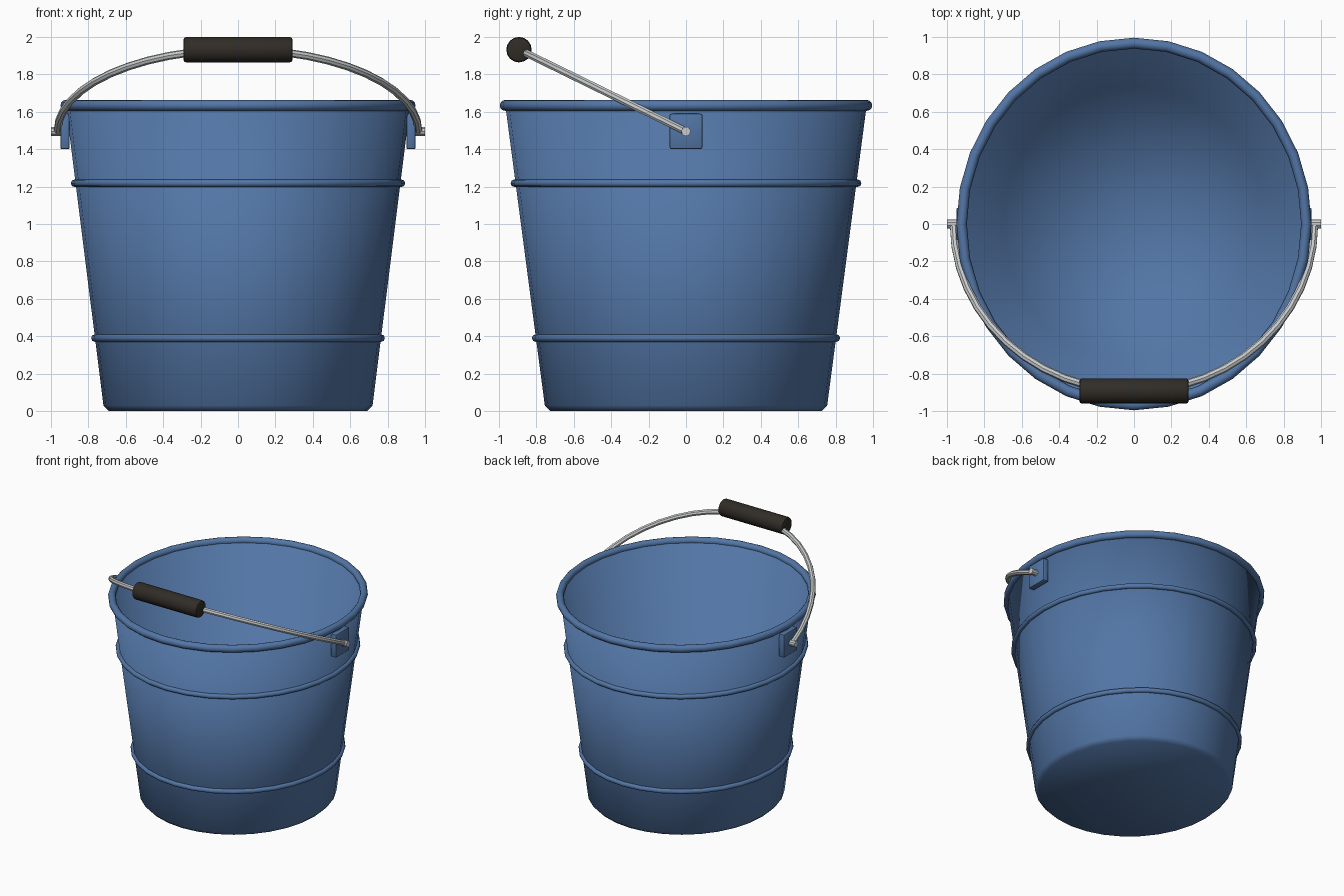
import bpy, bmesh, math
from mathutils import Vector, Matrix

if "Cube" in bpy.data.objects:
    bpy.data.objects.remove(bpy.data.objects["Cube"])

SEG = 32
OVAL = 0.953  # the bucket is slightly narrower in x


def material(name, rgb):
    m = bpy.data.materials.new(name)
    m.diffuse_color = (*rgb, 1)
    m.use_nodes = True
    m.node_tree.nodes["Principled BSDF"].inputs["Base Color"].default_value = m.diffuse_color
    return m


BLUE = material("blue_paint", (0.085, 0.18, 0.38))
STEEL = material("steel", (0.58, 0.60, 0.61))
BLACK = material("dark_grip", (0.03, 0.025, 0.02))


def finish(name, bm, mat, angle=None):
    bmesh.ops.recalc_face_normals(bm, faces=bm.faces)
    me = bpy.data.meshes.new(name)
    bm.to_mesh(me)
    bm.free()
    me.materials.append(mat)
    ob = bpy.data.objects.new(name, me)
    bpy.context.collection.objects.link(ob)
    if angle is not None:
        bpy.ops.object.select_all(action='DESELECT')
        ob.select_set(True)
        bpy.context.view_layer.objects.active = ob
        bpy.ops.object.shade_smooth_by_angle(angle=math.radians(angle))
    return ob


def lathe(name, profile, mat, closed=False, angle=180):
    """Spin an (r, z) profile around z; r = 0 points collapse to a pole."""
    bm = bmesh.new()
    rings = []
    for r, z in profile:
        n = SEG if r > 0 else 1
        rings.append([bm.verts.new((OVAL * r * math.cos(math.tau * i / SEG),
                                    r * math.sin(math.tau * i / SEG), z)) for i in range(n)])
    pairs = list(zip(rings, rings[1:])) + ([(rings[-1], rings[0])] if closed else [])
    for a, b in pairs:
        for i in range(SEG):
            j = (i + 1) % SEG
            quad = [a[i % len(a)], a[j % len(a)], b[j % len(b)], b[i % len(b)]]
            bm.faces.new(list(dict.fromkeys(quad)))
    return finish(name, bm, mat, angle)


def ring(name, r, z, minor, sides=8):
    pts = [(r + minor * math.cos(math.tau * k / sides),
            z + minor * math.sin(math.tau * k / sides)) for k in range(sides)]
    return lathe(name, pts, BLUE, closed=True)


def rod_x(name, x0, x1, y, z, radius, sides, mat, bevel=0.0):
    """Cylinder along x."""
    bm = bmesh.new()
    mtx = Matrix.Translation(((x0 + x1) / 2, y, z)) @ Matrix.Rotation(math.pi / 2, 4, 'Y')
    bmesh.ops.create_cone(bm, cap_ends=True, segments=sides, radius1=radius, radius2=radius,
                          depth=abs(x1 - x0), matrix=mtx)
    if bevel:
        caps = [e for e in bm.edges if abs(e.verts[0].co.x - e.verts[1].co.x) < 1e-5]
        bmesh.ops.bevel(bm, geom=caps, offset=bevel, segments=2, affect='EDGES', profile=0.5)
    return finish(name, bm, mat, 35)


# Tapered bucket wall with floor, outside then inside
lathe("bucket_body", [(0, 0), (0.725, 0), (0.755, 0.03), (0.966, 1.635),
                      (0.941, 1.635), (0.733, 0.05), (0, 0.04)], BLUE)

# Rolled rim and two reinforcing ribs
ring("rim", 0.967, 1.634, 0.029, 12)
ring("upper_rib", 0.918, 1.218, 0.02)
ring("lower_rib", 0.804, 0.39, 0.02)

# Handle lugs and pivot pins on both sides
PIVOT_Z = 1.495
for side, label in ((1, "right"), (-1, "left")):
    bm = bmesh.new()
    bmesh.ops.create_cube(bm, size=1, matrix=Matrix.Translation((side * 0.925, 0, PIVOT_Z))
                          @ Matrix.Diagonal((0.05, 0.175, 0.19, 1)))
    bmesh.ops.bevel(bm, geom=bm.edges[:], offset=0.01, segments=2, affect='EDGES', profile=0.5)
    finish(label + "_lug", bm, BLUE, 35)
    rod_x(label + "_pin", side * 0.93, side * 1.0, 0, PIVOT_Z, 0.025, 10, STEEL)

# Wire handle: half circle leaning to the front
GRIP_Y, GRIP_Z = -0.893, 1.932
lean = Vector((0, GRIP_Y, GRIP_Z - PIVOT_Z))
normal = lean.cross(Vector((1, 0, 0))).normalized()
STEPS, SIDES, WIRE = 24, 8, 0.021
bm = bmesh.new()
loops = []
for i in range(STEPS + 1):
    t = math.pi * i / STEPS
    out = Vector((math.cos(t), 0, 0)) + lean.normalized() * math.sin(t)
    centre = Vector((0.965 * math.cos(t), 0, PIVOT_Z)) + lean * math.sin(t)
    loops.append([bm.verts.new(centre + WIRE * (out * math.cos(a) + normal * math.sin(a)))
                  for a in (math.tau * (k + 0.5) / SIDES for k in range(SIDES))])
for a, b in zip(loops, loops[1:]):
    for k in range(SIDES):
        bm.faces.new((a[k], a[(k + 1) % SIDES], b[(k + 1) % SIDES], b[k]))
bm.faces.new(loops[0])
bm.faces.new(loops[-1])
finish("handle_wire", bm, STEEL, 35)

# Hand grip
rod_x("handle_grip", -0.292, 0.292, GRIP_Y, GRIP_Z, 0.068, 16, BLACK, bevel=0.015)
